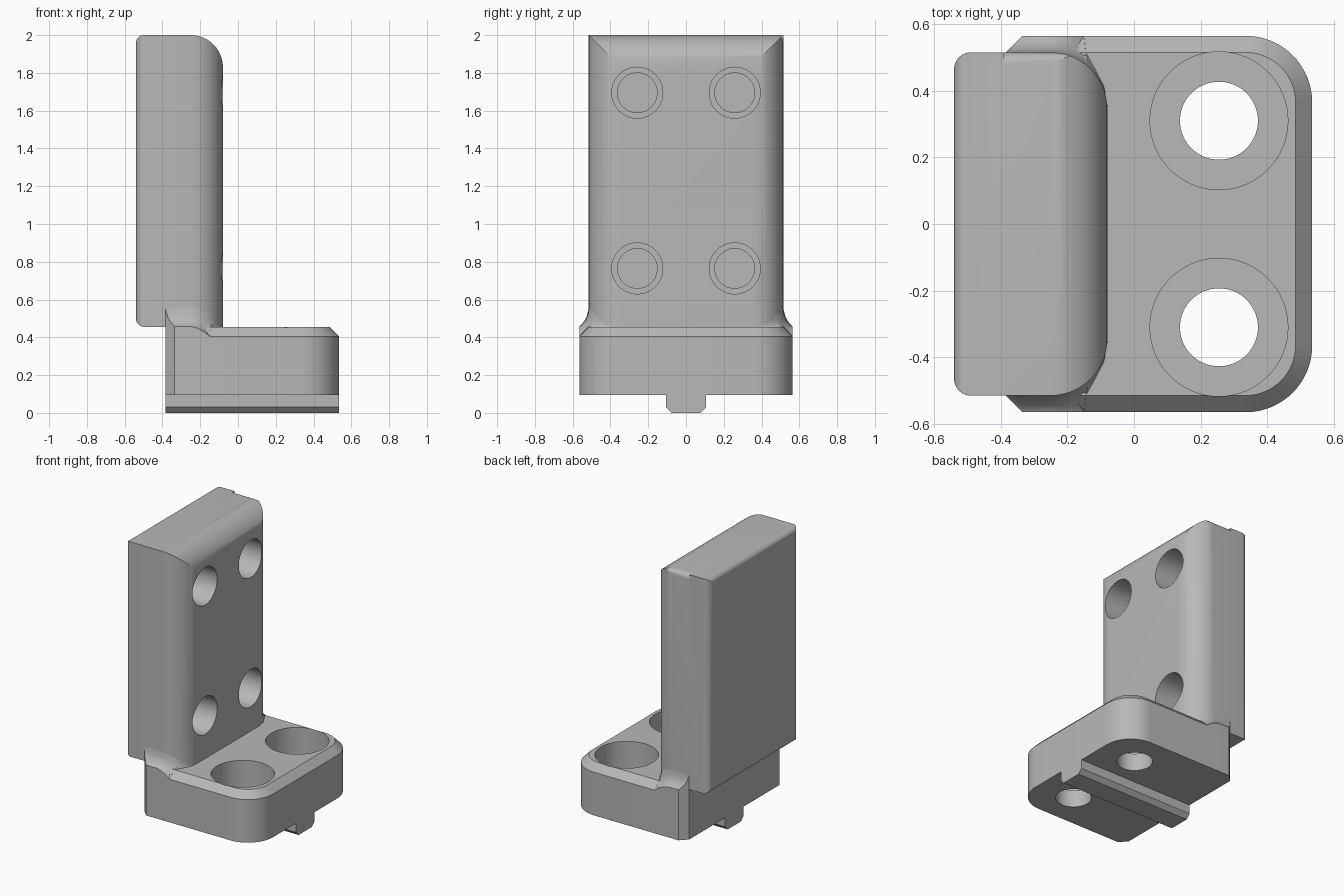
import bpy, bmesh, math
from mathutils import Matrix, Vector

if "Cube" in bpy.data.objects:
    bpy.data.objects.remove(bpy.data.objects["Cube"])

grey = bpy.data.materials.new("plain grey")
grey.diffuse_color = (0.48, 0.48, 0.48, 1)
grey.use_nodes = True
grey.node_tree.nodes["Principled BSDF"].inputs["Base Color"].default_value = grey.diffuse_color


def finish(name, bm):
    bmesh.ops.remove_doubles(bm, verts=bm.verts, dist=1e-5)
    bmesh.ops.recalc_face_normals(bm, faces=bm.faces)
    me = bpy.data.meshes.new(name)
    bm.to_mesh(me)
    bm.free()
    me.materials.append(grey)
    ob = bpy.data.objects.new(name, me)
    bpy.context.collection.objects.link(ob)
    return ob


def loft(name, loops):
    """Solid skinned through closed loops of equal point count."""
    bm = bmesh.new()
    rings = [[bm.verts.new(p) for p in lp] for lp in loops]
    n = len(rings[0])
    for a, b in zip(rings, rings[1:]):
        for i in range(n):
            j = (i + 1) % n
            bm.faces.new((a[i], a[j], b[j], b[i]))
    bm.faces.new(rings[0])
    bm.faces.new(rings[-1])
    return finish(name, bm)


def rounded_rect(u0, u1, v0, v1, radii, steps=14):
    """Radii order: low-low, high-low, high-high, low-high."""
    pts = []
    corners = [(u0, v0, 1, 1), (u1, v0, -1, 1), (u1, v1, -1, -1), (u0, v1, 1, -1)]
    for k, ((u, v, su, sv), r) in enumerate(zip(corners, radii)):
        if r == 0:
            pts.append((u, v))
            continue
        for i in range(steps + 1):
            a = math.pi + math.pi / 2 * (k + i / steps)
            pts.append((u + su * r + r * math.cos(a), v + sv * r + r * math.sin(a)))
    return pts


def cylinder(r, centre, axis, depth):
    bm = bmesh.new()
    rot = Vector((0, 0, 1)).rotation_difference(Vector(axis)).to_matrix().to_4x4()
    bmesh.ops.create_cone(bm, cap_ends=True, segments=64, radius1=r, radius2=r,
                          depth=depth, matrix=Matrix.Translation(centre) @ rot)
    return finish("cutter", bm)


def boolean(ob, tool, op="DIFFERENCE"):
    mod = ob.modifiers.new("cut", "BOOLEAN")
    mod.operation, mod.object, mod.solver = op, tool, "EXACT"
    bpy.context.view_layer.objects.active = ob
    bpy.ops.object.modifier_apply(modifier=mod.name)
    bpy.data.objects.remove(tool)


# Base block: cut back corners, rounded front corners, chamfered top rim
def base_outline(y, r, back, z):
    half = [(-0.385, 0.515 - (0.565 - y) * 0.02), (back, y)]
    for i in range(17):
        a = math.pi / 2 * (1 - i / 16)
        half.append((0.335 + r * math.cos(a), 0.365 + r * math.sin(a)))
    return [(x, v, z) for x, v in half] + [(x, -v, z) for x, v in reversed(half)]


base = loft("base_block", [base_outline(0.565, 0.2, -0.335, 0.095),
                           base_outline(0.565, 0.2, -0.335, 0.405),
                           base_outline(0.515, 0.15, -0.335, 0.455)])
for y in (-0.31, 0.31):
    boolean(base, cylinder(0.117, (0.255, y, 0.3), (0, 0, 1), 1))
    boolean(base, cylinder(0.207, (0.255, y, 0.47), (0, 0, 1), 0.5))

# Locating key under the base
key = [(-0.105, 0.1), (-0.105, 0.03), (-0.075, 0), (0.075, 0), (0.105, 0.03), (0.105, 0.1)]
key_ob = loft("locating_key", [[(x, y, z) for y, z in key] for x in (-0.385, 0.535)])

# Upright plate: plan outline intersected with side outline gives mitred rounds
plan = rounded_rect(-0.54, -0.08, -0.515, 0.515, (0.05, 0.17, 0.17, 0.05))
side = rounded_rect(-0.54, -0.08, 0.455, 2, (0.045, 0, 0.17, 0.04))
plate = loft("upright_plate", [[(x, y, z) for x, y in plan] for z in (0.4, 2.1)])
boolean(plate, loft("cutter", [[(x, y, z) for x, z in side] for y in (-0.7, 0.7)]), "INTERSECT")

# Small rounded top edge on one side, stopping short of the back
edge = [(0.48 + 0.035 * math.sin(a), 1.965 + 0.035 * math.cos(a))
        for a in (math.pi / 2 * i / 8 for i in range(9))]
edge = [(0.48, 2.05)] + edge + [(0.55, 1.965), (0.55, 2.05)]
boolean(plate, loft("cutter", [[(x, y, z) for y, z in edge] for x in (-0.39, 0.1)]))

# Blind stepped screw holes in the plate
for y in (-0.258, 0.258):
    for z in (0.765, 1.695):
        boolean(plate, cylinder(0.105, (-0.21, y, z), (1, 0, 0), 0.48))
        boolean(plate, cylinder(0.135, (-0.16, y, z), (1, 0, 0), 0.4))

# Concave side fillets: wall point, wall height, outer point, outer height
def arc(deg):
    a = math.radians(deg)
    return (-0.25 + 0.17 * math.sin(a), 0.345 + 0.17 * math.cos(a))


stations = [((-0.385, 0.513), 0.56, (-0.385, 0.515), 0.555),
            ((-0.373, 0.515), 0.56, (-0.373, 0.527), 0.508),
            ((-0.36, 0.515), 0.56, (-0.36, 0.54), 0.484),
            ((-0.335, 0.515), 0.56, (-0.335, 0.565), 0.458),
            (arc(0), 0.56, (-0.25, 0.565), 0.457),
            (arc(10), 0.555, (-0.215, 0.565), 0.448),
            (arc(20), 0.545, (-0.18, 0.565), 0.43),
            (arc(32), 0.53, (-0.15, 0.565), 0.406),
            (arc(42), 0.515, (-0.145, 0.515), 0.456),
            (arc(55), 0.495, (-0.117, 0.465), 0.456),
            (arc(70), 0.475, (-0.09, 0.413), 0.456),
            (arc(88), 0.457, (-0.08, 0.355), 0.456)]
fillets = []
for s, name in ((1, "back_fillet"), (-1, "front_fillet")):
    loops = []
    for (px, py), zt, (qx, qy), zq in stations:
        loop = [(px, s * py, 0.4)]
        for i in range(11):
            t = i / 10
            f = math.sqrt((1 - (1 - 0.7 * t) ** 2) / 0.91)
            loop.append((px + (qx - px) * t, s * (py + (qy - py) * t), zt + (zq - zt) * f))
        loop.append((qx, s * qy, 0.4))
        loops.append(loop)
    fillets.append(loft(name, loops))

# Smooth the rounds, keep hard edges crisp
for ob in [base, key_ob, plate] + fillets:
    bpy.ops.object.select_all(action="DESELECT")
    ob.select_set(True)
    bpy.context.view_layer.objects.active = ob
    bpy.ops.object.shade_smooth_by_angle(angle=math.radians(28))
